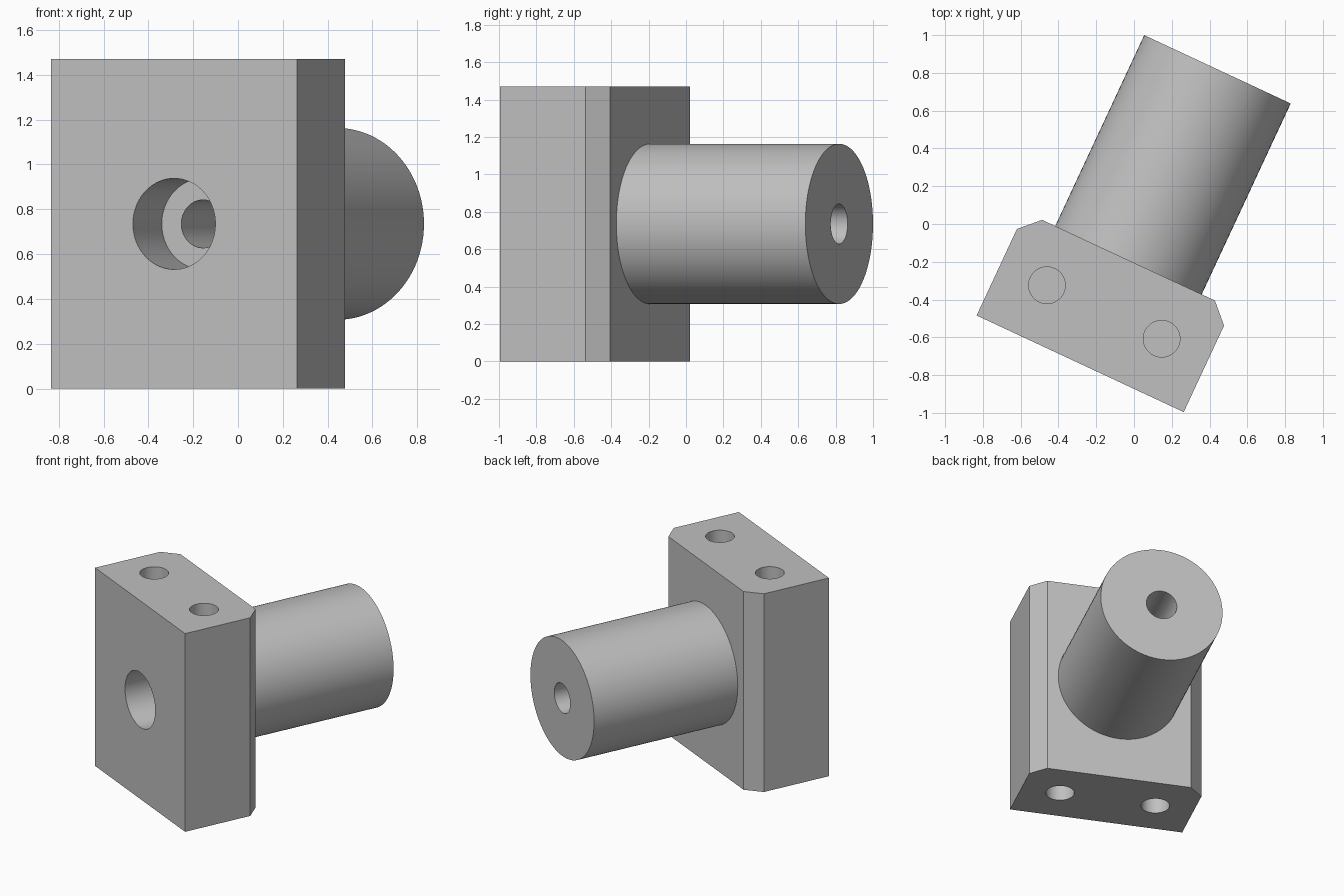
import bpy, bmesh, math
from mathutils import Matrix, Vector

if "Cube" in bpy.data.objects:
    bpy.data.objects.remove(bpy.data.objects["Cube"], do_unlink=True)

HALF_W, DEPTH, HEIGHT, CHAMFER = 0.605, 0.605, 1.47, 0.1
MID_Z = HEIGHT / 2
END = 1.72              # far end of the boss, measured from the block's front
BOSS_R, BORE_R, POCKET_R, BOLT_R = 0.428, 0.107, 0.203, 0.097
POCKET_DEPTH, BOLT_DEPTH, BOLT_X = 0.305, 0.4, 0.335
OVER = 0.05             # how far cutters overshoot a surface

steel = bpy.data.materials.new("plain grey metal")
steel.use_nodes = True
grey = (0.53, 0.53, 0.53, 1)
steel.diffuse_color = grey
steel.node_tree.nodes["Principled BSDF"].inputs["Base Color"].default_value = grey


def add_object(name, bm):
    mesh = bpy.data.meshes.new(name)
    bm.to_mesh(mesh)
    bm.free()
    mesh.materials.append(steel)
    obj = bpy.data.objects.new(name, mesh)
    bpy.context.collection.objects.link(obj)
    return obj


def rod(name, start, end, radius, segments=96):
    """Closed cylinder between two points."""
    start, end = Vector(start), Vector(end)
    axis = end - start
    turn = axis.to_track_quat('Z', 'Y').to_matrix().to_4x4()
    bm = bmesh.new()
    bmesh.ops.create_cone(bm, cap_ends=True, segments=segments,
                          radius1=radius, radius2=radius, depth=axis.length,
                          matrix=Matrix.Translation((start + end) / 2) @ turn)
    return add_object(name, bm)


def combine(target, tool, operation):
    """Apply a boolean and discard the tool."""
    bpy.context.view_layer.objects.active = target
    mod = target.modifiers.new(tool.name, 'BOOLEAN')
    mod.operation, mod.solver, mod.object = operation, 'EXACT', tool
    bpy.ops.object.modifier_apply(modifier=mod.name)
    bpy.data.objects.remove(tool, do_unlink=True)


# Block: plan profile with two chamfered rear corners, extruded upward
right_half = [(HALF_W, 0), (HALF_W, DEPTH - CHAMFER), (HALF_W - CHAMFER, DEPTH)]
profile = right_half + [(-x, y) for x, y in reversed(right_half)]
bm = bmesh.new()
base = bm.faces.new([bm.verts.new((x, y, 0)) for x, y in profile])
top = bmesh.ops.extrude_face_region(bm, geom=[base])["geom"]
bmesh.ops.translate(bm, vec=(0, 0, HEIGHT),
                    verts=[g for g in top if isinstance(g, bmesh.types.BMVert)])
bmesh.ops.recalc_face_normals(bm, faces=bm.faces)
block = add_object("mounting_block_with_boss", bm)

# Round boss on the back
combine(block, rod("boss", (0, DEPTH - 0.1, MID_Z), (0, END, MID_Z), BOSS_R), 'UNION')

# Front pocket and the narrower bore running right through
combine(block, rod("pocket", (0, -OVER, MID_Z), (0, POCKET_DEPTH, MID_Z), POCKET_R),
        'DIFFERENCE')
combine(block, rod("bore", (0, POCKET_DEPTH - OVER, MID_Z), (0, END + OVER, MID_Z), BORE_R),
        'DIFFERENCE')

# Blind bolt holes, two above and two below
for x in (-BOLT_X, BOLT_X):
    for outer, inner in ((HEIGHT + OVER, HEIGHT - BOLT_DEPTH), (-OVER, BOLT_DEPTH)):
        combine(block, rod("bolt_hole", (x, DEPTH / 2, outer), (x, DEPTH / 2, inner),
                           BOLT_R, 64), 'DIFFERENCE')

# Smooth round walls, crisp edges
bpy.ops.object.select_all(action='DESELECT')
block.select_set(True)
bpy.context.view_layer.objects.active = block
bpy.ops.object.shade_smooth_by_angle(angle=math.radians(30))

# Turn the whole part into place
block.rotation_euler.z = math.radians(-25)
block.location = (-0.285, -0.74, 0)
